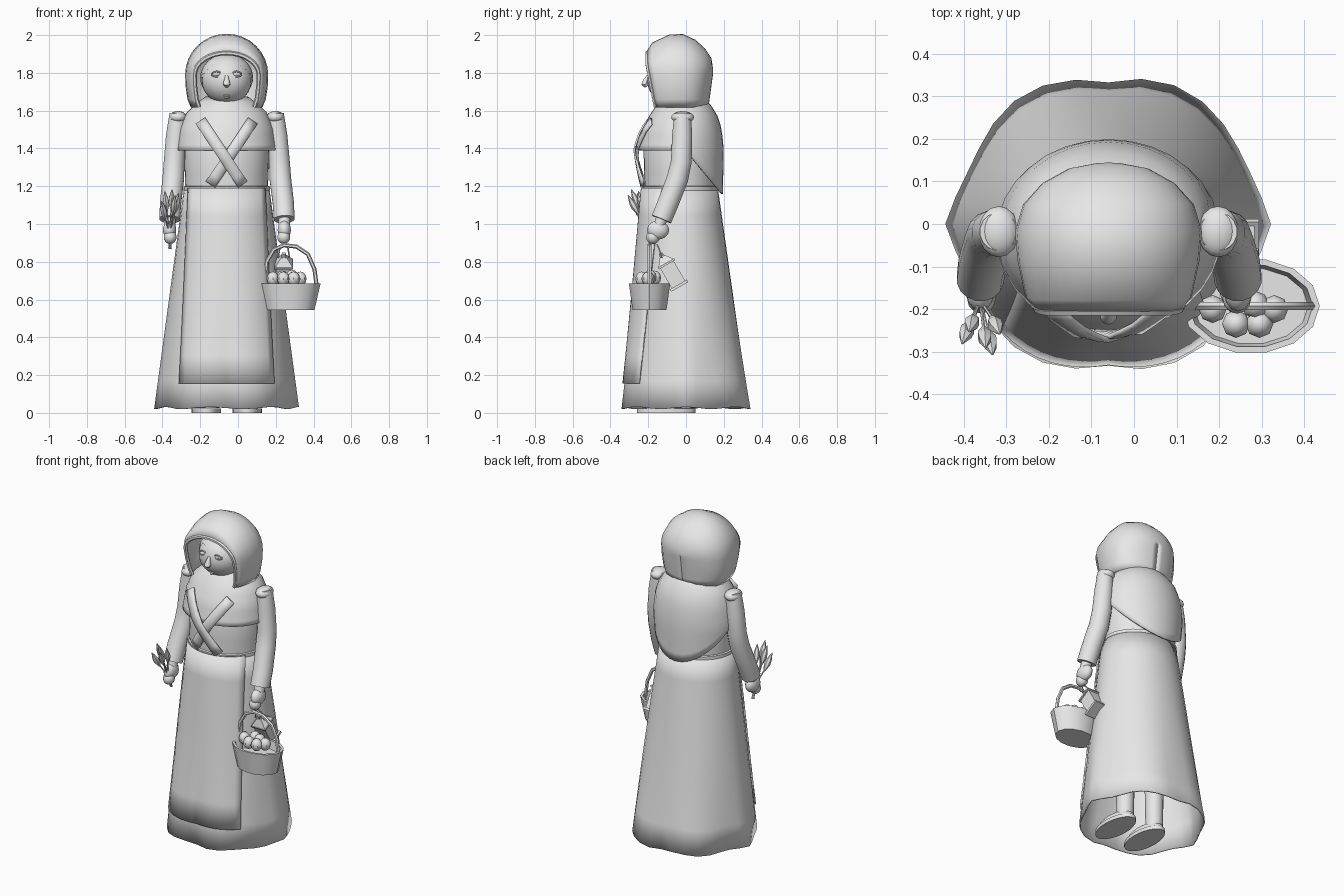
import bpy, bmesh, math
from mathutils import Vector, Matrix

if "Cube" in bpy.data.objects:
    bpy.data.objects.remove(bpy.data.objects["Cube"])

CX = -0.06  # centre line of the figure
grey = bpy.data.materials.new("plain grey")
grey.diffuse_color = (0.8, 0.8, 0.8, 1)
grey.use_nodes = True
grey.node_tree.nodes["Principled BSDF"].inputs["Base Color"].default_value = grey.diffuse_color


def finish(name, bm, thick=0.0, angle=35):
    bmesh.ops.recalc_face_normals(bm, faces=bm.faces)
    me = bpy.data.meshes.new(name)
    bm.to_mesh(me)
    bm.free()
    me.materials.append(grey)
    me.shade_smooth()
    me.set_sharp_from_angle(angle=math.radians(angle))
    ob = bpy.data.objects.new(name, me)
    bpy.context.collection.objects.link(ob)
    if thick:
        m = ob.modifiers.new("thickness", 'SOLIDIFY')
        m.thickness, m.offset = thick, 0
    return ob


def loft(name, rows, closed=True, caps=False, thick=0.0, angle=35):
    """Skin a list of point rows."""
    bm = bmesh.new()
    vs = [[bm.verts.new(p) for p in r] for r in rows]
    n = len(rows[0])
    for a, b in zip(vs, vs[1:]):
        for i in range(n if closed else n - 1):
            j = (i + 1) % n
            bm.faces.new((a[i], a[j], b[j], b[i]))
    if caps:
        bm.faces.new(vs[0])
        bm.faces.new(vs[-1])
    bmesh.ops.remove_doubles(bm, verts=bm.verts, dist=0.0005)
    return finish(name, bm, thick, angle)


def tube(name, pts, radii, sides=12, ref=(1, 0, 0)):
    """Capped tube along a path, one radius per point."""
    pts = [Vector(p) for p in pts]
    rows = []
    for i, p in enumerate(pts):
        t = (pts[min(i + 1, len(pts) - 1)] - pts[max(i - 1, 0)]).normalized()
        u = Vector(ref)
        u = (u - t * u.dot(t)).normalized()
        v = t.cross(u)
        ang = [2 * math.pi * (k + 0.5) / sides for k in range(sides)]
        rows.append([p + (u * math.cos(a) + v * math.sin(a)) * radii[i] for a in ang])
    return loft(name, rows, caps=True)


def ball(name, c, r, seg=20, rings=12, keep=None):
    bm = bmesh.new()
    bmesh.ops.create_uvsphere(bm, u_segments=seg, v_segments=rings, radius=1)
    bmesh.ops.transform(bm, matrix=Matrix.Translation(c) @ Matrix.Diagonal((*r, 1)), verts=bm.verts)
    if keep:
        bmesh.ops.delete(bm, geom=[v for v in bm.verts if not keep(v.co)], context='VERTS')
    return finish(name, bm, angle=40)


def table(rows, z):
    """Linear lookup in rows sorted by falling first value."""
    if z >= rows[0][0]:
        return rows[0][1:]
    for a, b in zip(rows, rows[1:]):
        if z >= b[0]:
            f = (a[0] - z) / (a[0] - b[0])
            return [p + (q - p) * f for p, q in zip(a[1:], b[1:])]
    return rows[-1][1:]


def ring(cx, cy, z, rx, ry, n):
    return [(cx + rx * math.cos(2 * math.pi * i / n), cy + ry * math.sin(2 * math.pi * i / n), z)
            for i in range(n)]


# Skirt: flared cone with soft folds growing towards the hem
def skirt_point(a, z, grow=0.0):
    s = (1.19 - z) / 1.17
    fold = math.asin(min(1, abs(math.sin(a))))
    k = 1 - 0.06 * s * s * math.sin(4 * fold)
    rx, ry = 0.222 + 0.158 * s + grow, 0.195 + 0.135 * s + grow
    return (CX + rx * k * math.cos(a), -0.03 * (1 - s) + ry * k * math.sin(a), z)


N = 32
rows = []
for r in range(9):
    row = []
    for i in range(N):
        a = 2 * math.pi * i / N
        hem = 0.02 + 0.012 * (1 + math.cos(7 * a)) / 2
        row.append(skirt_point(a, 1.19 + (hem - 1.19) * r / 8))
    rows.append(row)
loft("skirt", rows, thick=0.008)

# Apron wrapped over the front of the skirt
rows = []
for r in range(8):
    s = r / 7
    z = 1.19 + (0.155 - 1.19) * s
    rx = 0.234 + 0.158 * (1.19 - z) / 1.17
    rows.append([skirt_point(-math.acos(u / 8 * (0.205 + 0.045 * s) / rx), z, 0.01) for u in range(-8, 9)])
loft("apron", rows, closed=False, thick=0.008)

# Bodice and waistband
loft("bodice", [ring(CX, -0.03, z, rx, ry, N) for z, rx, ry in
                ((1.17, .218, .19), (1.28, .222, .192), (1.4, .225, .195), (1.52, .2, .16), (1.62, .1, .09))],
     caps=True)
loft("waistband", [ring(CX, -0.03, z, rx, rx - 0.028, N) for z, rx in
                   ((1.175, .215), (1.178, .229), (1.198, .229), (1.202, .215))])

# Shawl: level in front, falling to a point at the back
SHAWL = ((1.67, .11, -.11, .09), (1.63, .165, -.15, .125), (1.58, .215, -.185, .16),
         (1.5, .245, -.225, .185), (1.39, .26, -.25, .195), (1.15, .24, -.25, .19))
rows = []
for r in range(11):
    row = []
    for i in range(N):
        a = 2 * math.pi * i / N
        edge = 1.39 - 0.23 * max(0, math.sin(a) - 0.1) / 0.9
        z = 1.67 + (edge - 1.67) * r / 10
        rx, yf, yb = table(SHAWL, z)
        row.append((CX + rx * math.cos(a), (yf + yb) / 2 + (yb - yf) / 2 * math.sin(a), z))
    rows.append(row)
loft("shawl", rows, thick=0.01)

# Crossed shawl ends on the chest
STRAP = ((1.57, -.2), (1.5, -.238), (1.39, -.266), (1.2, -.232))
for side, lift, name in ((1, 0.0, "left_shawl_end"), (-1, 0.008, "right_shawl_end")):
    rows = []
    for i in range(9):
        f = i / 8
        x, z = 0.137 - 0.222 * f, 1.545 - 0.335 * f
        row = []
        for w in (-0.03, 0, 0.03):
            px, pz = x + 0.83 * w, z - 0.55 * w
            row.append((CX + side * px, table(STRAP, pz)[0] + 1.5 * px * px - lift, pz))
        rows.append(row)
    loft(name, rows, closed=False, thick=0.012)

# Hood: arched sections from the face opening to the back
HOOD = ((-.205, .17, 1.905), (-.175, .19, 1.955), (-.09, .207, 1.995), (-.02, .213, 2.0), (.045, .195, 1.97),
        (.095, .152, 1.925), (.128, .095, 1.875), (.142, .035, 1.815), (.144, .001, 1.8))
rows = []
for y, w, top in HOOD:
    low = [(1.62, .86), (1.66, .94), (1.73, .99)]
    half = [(w * k, z) for z, k in low]
    half += [(w * math.cos(math.pi / 2 * i / 8), 1.79 + (top - 1.79) * math.sin(math.pi / 2 * i / 8))
             for i in range(9)]
    arch = half + [(-x, z) for x, z in half[-2::-1]]
    rows.append([(CX + x, y * (1 - 0.22 * max(0, 1.85 - z) / 0.23), z) for x, z in arch])
loft("hood", rows, closed=False, thick=0.014, angle=50)
tube("hood_rim", rows[0], [0.012] * len(rows[0]), 6, ref=(0, 1, 0))

# Head and face
ball("head", (CX, -.08, 1.76), (.132, .125, .125), 28, 18)
ball("hair", (CX, -.06, 1.775), (.14, .143, .125), 28, 18, keep=lambda p: p.z > 1.835 - (p.y + .19))
tube("neck", [(CX, -.04, 1.58), (CX, -.05, 1.7)], [.08, .07])
tube("nose", [(CX, -.2, 1.785), (CX, -.213, 1.755), (CX, -.217, 1.74), (CX, -.208, 1.728)],
     [.008, .016, .02, .01], 10)
for s in (-1, 1):
    x = CX + s * 0.053
    ball("eye", (x, -.189, 1.793), (.022, .01, .012), 14, 8)
    ball("pupil", (x, -.197, 1.793), (.009, .005, .009), 10, 6)
    for z, b, name in ((1.796, .012, "upper_eyelid"), (1.79, -.011, "lower_eyelid")):
        tube(name, [(x + .027 * k, -.195 + .008 * k * k, z + b * (1 - k * k)) for k in (-1, -.5, 0, .5, 1)],
             [.004] * 5, 6, ref=(0, 1, 0))
for z, w in ((1.679, .02), (1.668, .014)):
    ball("lip", (CX, -.174, z), (w, .008, .005), 12, 6)

# Arms and hands
for s, x0, x1 in ((-1, -.318, -.362), (1, .198, .245)):
    xm = x0 + (x1 - x0) * 0.45
    tube("sleeve", [(x0, -.018, 1.585), (x0 + s * .01, -.02, 1.47), (xm, -.025, 1.33), (xm + s * .005, -.045, 1.24),
                    (x1 - s * .005, -.095, 1.11), (x1, -.13, 1.025)],
         [.045, .054, .056, .058, .057, .056], 16)
    ball("shoulder", (x0, -.018, 1.565), (.048, .06, .033), 16, 10)
    tube("wrist", [(x1, -.12, 1.05), (x1, -.15, .97)], [.033, .03], 12)
    ball("hand", (x1, -.148, .968), (.036, .058, .05), 14, 10)
    ball("fingers", (x1 - s * .003, -.175, .93), (.034, .036, .036), 12, 8)

# Bunch of budded stalks in one hand
for x, y, z in ((-.40, -.27, 1.10), (-.385, -.245, 1.15), (-.35, -.28, 1.16), (-.335, -.295, 1.13), (-.32, -.25, 1.14)):
    tip, base = Vector((x, y, z)), Vector((-.36 - (x + .36) * .15, -.15, .87))
    d = (tip - base).normalized()
    tube("stalk", [base, Vector((-.362, -.18, .95)), tip - d * .07], [.004] * 3, 6)
    tube("bud", [tip - d * .09, tip - d * .05, tip - d * .02, tip + d * .025], [.005, .018, .016, .002], 6)

# Basket with handle and fruit
BX, BY = .275, -.193
loft("basket", [ring(BX, BY, z, rx, ry, 14) for z, rx, ry in
                ((.545, .13, .092), (.685, .162, .112), (.685, .146, .098), (.635, .135, .09))], caps=True)
tube("basket_handle", [(.135, BY, .66), (.152, BY, .8), (.19, BY, .865), (.245, BY, .888), (.31, BY, .88),
                       (.37, BY, .84), (.405, BY, .76), (.418, BY, .66)], [.011] * 8, 6, ref=(0, 1, 0))
for x, y, z in ((.185, -.2, .71), (.235, -.165, .715), (.24, -.235, .71), (.285, -.19, .72), (.295, -.235, .71),
                (.33, -.2, .71)):
    ball("fruit", (x, y, z), (.033, .033, .038), 8, 6)

# Tilted lantern hanging beside the basket
mid, axis = Vector((.243, -.078, .745)), Vector((0, -.5, .866))
for name, a, b, ra, rb, n in (("lantern_base", -.09, -.075, .073, .073, 4), ("lantern_body", -.075, .05, .058, .058, 4),
                              ("lantern_eaves", .045, .055, .07, .07, 4), ("lantern_roof", .055, .095, .066, .022, 4),
                              ("lantern_cap", .095, .115, .014, .012, 8)):
    tube(name, [mid + axis * a, mid + axis * b], [ra, rb], n)
top = mid + axis * .11
tube("lantern_loop", [top + Vector((-.03, .005, -.02)), top + Vector((-.022, -.01, .03)), top + Vector((0, -.02, .05)),
                      top + Vector((.022, -.01, .03)), top + Vector((.03, .005, -.02))], [.004] * 5, 6, ref=(0, 1, 0))

# Legs and shoes
for s in (-1, 1):
    x = CX + s * .108 + .001
    tube("leg", [(x, -.02, .04), (x, -.02, .6)], [.05, .06], 16)
    loft("sole", [ring(x, -.105, z, .078, .155, 24) for z in (0, .022)], caps=True)
    ball("shoe", (x, -.1, .025), (.07, .145, .055), 20, 10, keep=lambda p: p.z > .01)
